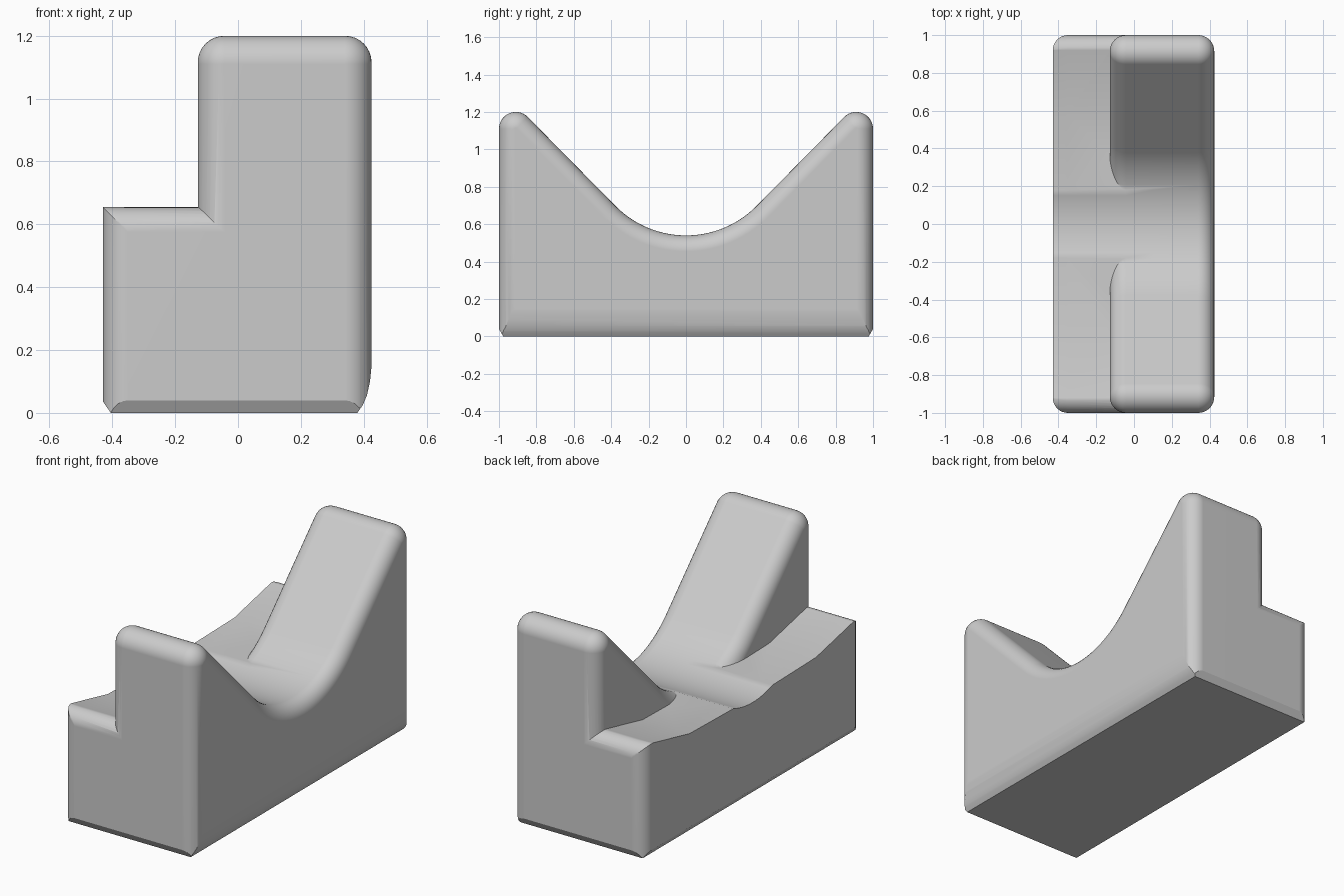
import bpy, bmesh
from math import sin, cos, asin, acos, pi, atan2, hypot
from mathutils import Vector

if "Cube" in bpy.data.objects:
    bpy.data.objects.remove(bpy.data.objects["Cube"], do_unlink=True)

mat = bpy.data.materials.new("light_grey")
mat.use_nodes = True
grey = (0.6, 0.6, 0.6, 1)
mat.diffuse_color = grey
mat.node_tree.nodes["Principled BSDF"].inputs["Base Color"].default_value = grey

# Saddle arc, rounded tips and the straight slope tangent to both
SADDLE_Z, SADDLE_R = 1.07, 0.53
TIP_Y, TIP_Z, TIP_R = 0.91, 1.11, 0.09
rise = TIP_Z - SADDLE_Z
slope = asin((SADDLE_R + TIP_R) / hypot(TIP_Y, rise)) + atan2(rise, TIP_Y)
channel = asin(0.18 / SADDLE_R)
ROUND, STEPS = 0.085, 8


def spread(a, b, n):
    return [a + (b - a) * i / n for i in range(n + 1)]


def saddle(angles, d=0):
    r = SADDLE_R + d
    return [(r * sin(t), SADDLE_Z - r * cos(t)) for t in angles]


def tall_half(d):
    r = TIP_R - d
    tip = [(TIP_Y + r * cos(a), TIP_Z + r * sin(a)) for a in spread(0, slope + pi / 2, 14)]
    angles = spread(slope, channel, 8) + spread(channel, 0, 6)[1:]
    return [(1 - d, 0)] + tip + saddle(angles, d)


def ledge_half(d):
    r = 0.08
    start = acos(max(0, min(1, (r - d) / r)))
    end = [(1 - r + r * cos(a), 0.575 + r * sin(a)) for a in spread(start, pi / 2, 8)]
    return [(1 - d, 0)] + end + [(0.58, 0.58)] + saddle(spread(channel, 0, 6))


def loft(name, half, sections):
    """Skin symmetric side profiles placed at (x, inset), then trim the foot."""
    bm = bmesh.new()
    loops = []
    for x, d in sections:
        pts = half(d)
        pts += [(-y, z) for y, z in reversed(pts[:-1])]
        loops.append([bm.verts.new((x, y, z)) for y, z in pts])
    for a, b in zip(loops, loops[1:]):
        for i in range(len(a)):
            j = (i + 1) % len(a)
            bm.faces.new((a[i], a[j], b[j], b[i]))
    bm.faces.new(loops[0])
    bm.faces.new(loops[-1][::-1])
    bmesh.ops.remove_doubles(bm, verts=bm.verts, dist=0.0002)
    bmesh.ops.dissolve_degenerate(bm, edges=bm.edges, dist=0.0001)

    # Chamfers on front, back and left; a faceted curve on the right
    cuts = [((0, s, 0.04), (0, s * 0.04, -0.023)) for s in (-1, 1)]
    cuts.append(((-0.43, 0, 0.037), (-0.037, 0, -0.025)))
    foot = [(0.425, 0.15), (0.42, 0.1), (0.41, 0.055), (0.397, 0.025), (0.38, 0)]
    for (x1, z1), (x2, z2) in zip(foot, foot[1:]):
        cuts.append(((x1, 0, z1), (z1 - z2, 0, x2 - x1)))
    for co, no in cuts:
        geom = bm.verts[:] + bm.edges[:] + bm.faces[:]
        bmesh.ops.bisect_plane(bm, geom=geom, plane_co=co, plane_no=Vector(no).normalized(),
                               clear_outer=True)
        rim = [e for e in bm.edges if e.is_boundary]
        if rim:
            bmesh.ops.holes_fill(bm, edges=rim, sides=0)
    bmesh.ops.recalc_face_normals(bm, faces=bm.faces)
    mesh = bpy.data.meshes.new(name)
    bm.to_mesh(mesh)
    bm.free()
    mesh.materials.append(mat)
    obj = bpy.data.objects.new(name, mesh)
    bpy.context.collection.objects.link(obj)
    return obj


# Tall saddle block, rounded on both sides
arc = [(ROUND * (1 - cos(t)), ROUND * (1 - sin(t))) for t in spread(0, pi / 2, STEPS)]
left, right = -0.128, 0.425
body = loft("saddle_block", tall_half,
            [(left + x, d) for x, d in arc] + [(right - x, d) for x, d in reversed(arc)])

# Low side ledge with rounded upright corners
ledge = loft("side_ledge", ledge_half,
             [(-0.43 + x * 0.94, d * 0.94) for x, d in arc] + [(0.1, 0)])

# Join the two into one solid
union = body.modifiers.new("join_ledge", 'BOOLEAN')
union.operation, union.solver, union.object = 'UNION', 'EXACT', ledge
bpy.context.view_layer.objects.active = body
for o in bpy.context.selected_objects:
    o.select_set(False)
body.select_set(True)
bpy.ops.object.modifier_apply(modifier=union.name)
bpy.data.objects.remove(ledge, do_unlink=True)

bpy.ops.object.shade_smooth_by_angle(angle=0.48)
body.modifiers.new("even_shading", 'WEIGHTED_NORMAL').keep_sharp = True
